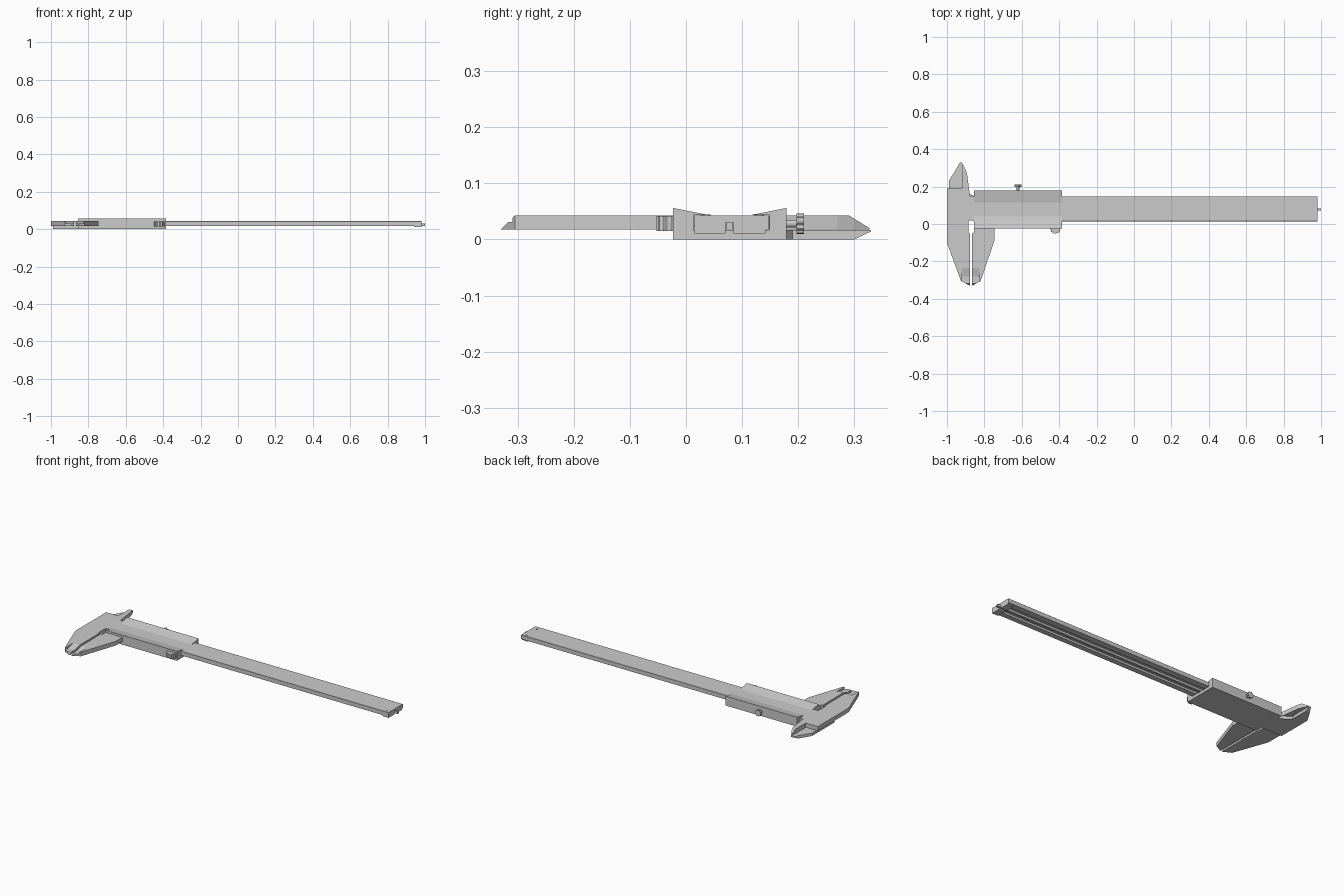
import bpy, bmesh, math
from mathutils import Vector

if "Cube" in bpy.data.objects:
    bpy.data.objects.remove(bpy.data.objects["Cube"])

steel = bpy.data.materials.new("brushed_steel_grey")
steel.diffuse_color = (0.6, 0.6, 0.6, 1)
steel.use_nodes = True
steel.node_tree.nodes["Principled BSDF"].inputs["Base Color"].default_value = steel.diffuse_color


def prism(name, pts, a, b, axis='z', smooth=False):
    """Extrude a 2D profile from a to b along an axis."""
    place = {'x': lambda u, v, w: (w, u, v),
             'y': lambda u, v, w: (u, w, v),
             'z': lambda u, v, w: (u, v, w)}[axis]
    bm = bmesh.new()
    face = bm.faces.new([bm.verts.new(place(u, v, a)) for u, v in pts])
    ext = bmesh.ops.extrude_face_region(bm, geom=[face])
    move = Vector(place(0, 0, b - a))
    for v in ext['geom']:
        if isinstance(v, bmesh.types.BMVert):
            v.co += move
    bmesh.ops.recalc_face_normals(bm, faces=bm.faces)
    me = bpy.data.meshes.new(name)
    bm.to_mesh(me)
    bm.free()
    me.materials.append(steel)
    ob = bpy.data.objects.new(name, me)
    bpy.context.collection.objects.link(ob)
    return ob


def rect(u0, u1, v0, v1):
    return [(u0, v0), (u1, v0), (u1, v1), (u0, v1)]


def disc(u, v, r, n=32, groove=0.0):
    """Circle profile; a groove depth turns it into a knurled outline."""
    pts = []
    for i in range(n):
        q = r - (groove if (i // 2) % 2 else 0)
        t = 2 * math.pi * i / n
        pts.append((u + q * math.cos(t), v + q * math.sin(t)))
    return pts


def cutter(name, pts, x0, x1):
    ob = prism(name, pts, x0, x1, 'x')
    ob.hide_render = True
    ob.hide_set(True)
    ob.display_type = 'WIRE'
    return ob


def cut(ob, *tools):
    for t in tools:
        m = ob.modifiers.new("cut", 'BOOLEAN')
        m.operation = 'DIFFERENCE'
        m.solver = 'EXACT'
        m.object = t


# Cutters: jaw tip slopes, thin knife area, inside jaw tips
tip_cut = cutter("jaw_tip_cutter", [(-.305, .043), (-.35, -.002), (-.35, .07), (-.305, .07)], -1.1, -.6)
knife_cut = cutter("knife_edge_cutter",
                   [(-.235, .0431), (-.28, .031), (-.36, .031), (-.36, .075), (-.235, .075)], -.92, -.827)
upper_cut = cutter("upper_tip_cutter", [(.29, .043), (.35, .006), (.35, .07), (.29, .07)], -1.1, -.6)
lower_cut = cutter("lower_tip_cutter", [(.30, 0), (.35, .024), (.35, -.03), (.30, -.03)], -1.1, -.6)

# Beam: channel section with a groove underneath for the depth rod
prism("beam", [(.014, .018), (.045, .018), (.045, .03), (.112, .03), (.112, .018), (.148, .018),
               (.148, .042), (.147, .043), (.015, .043), (.014, .042)], -.857, .98, 'x')
prism("depth_rod", rect(.071, .084, .018, .0302), -.85, 1.0, 'x')

# End stop plate in two halves, with its screws
for side, (y0, y1) in (("front", (.015, .07)), ("back", (.085, .142))):
    prism("end_stop_" + side, rect(y0, y1, .011, .031), .94, .98, 'x')
for side, y in (("front", .035), ("back", .13)):
    prism("end_screw_" + side, disc(.955, y, .009, 16), .042, .044)

# Fixed head with outside jaw below and inside jaw above
fixed = prism("fixed_jaw", [(-1, .19), (-.92, .19), (-.92, .327), (-.905, .30), (-.893, .27),
                            (-.877, .15), (-.857, .148), (-.857, .02), (-.885, .02), (-.885, -.045),
                            (-.877, -.052), (-.877, -.33), (-.925, -.305), (-1, -.10)], .018, .043)
cut(fixed, tip_cut, knife_cut, upper_cut)

# Slider body: tray around the beam with two sloped scale plates
prism("slider_body", [(-.023, 0), (.179, 0), (.179, .056), (.116, .0436), (.149, .0432), (.149, .0165),
                      (.013, .0165), (.013, .0432), (.04, .0436), (-.023, .056)], -.855, -.385, 'x')

# Moving outside jaw
moving = prism("moving_jaw", [(-.865, -.052), (-.855, -.045), (-.855, 0), (-.745, 0),
                              (-.745, -.085), (-.82, -.305), (-.865, -.33)], .018, .043)
cut(moving, tip_cut, knife_cut)

# Moving inside jaw: plate passing under the fixed head
inside = prism("moving_inside_jaw", [(-.99, .02), (-.855, .02), (-.855, .15), (-.885, .165), (-.92, .19),
                                     (-.92, .33), (-.93, .33), (-.947, .30), (-.99, .23)], 0, .0165)
cut(inside, lower_cut)

# Ridged thumb grip
prism("thumb_grip", disc(-.42, -.025, .028, 48, .003), .015, .042)

# Locking screw with knurled head
prism("lock_screw_shaft", disc(-.62, .028, .007, 16), .17, .2, 'y')
prism("lock_screw_head", disc(-.62, .028, .0185, 40, .0025), .197, .21, 'y')
